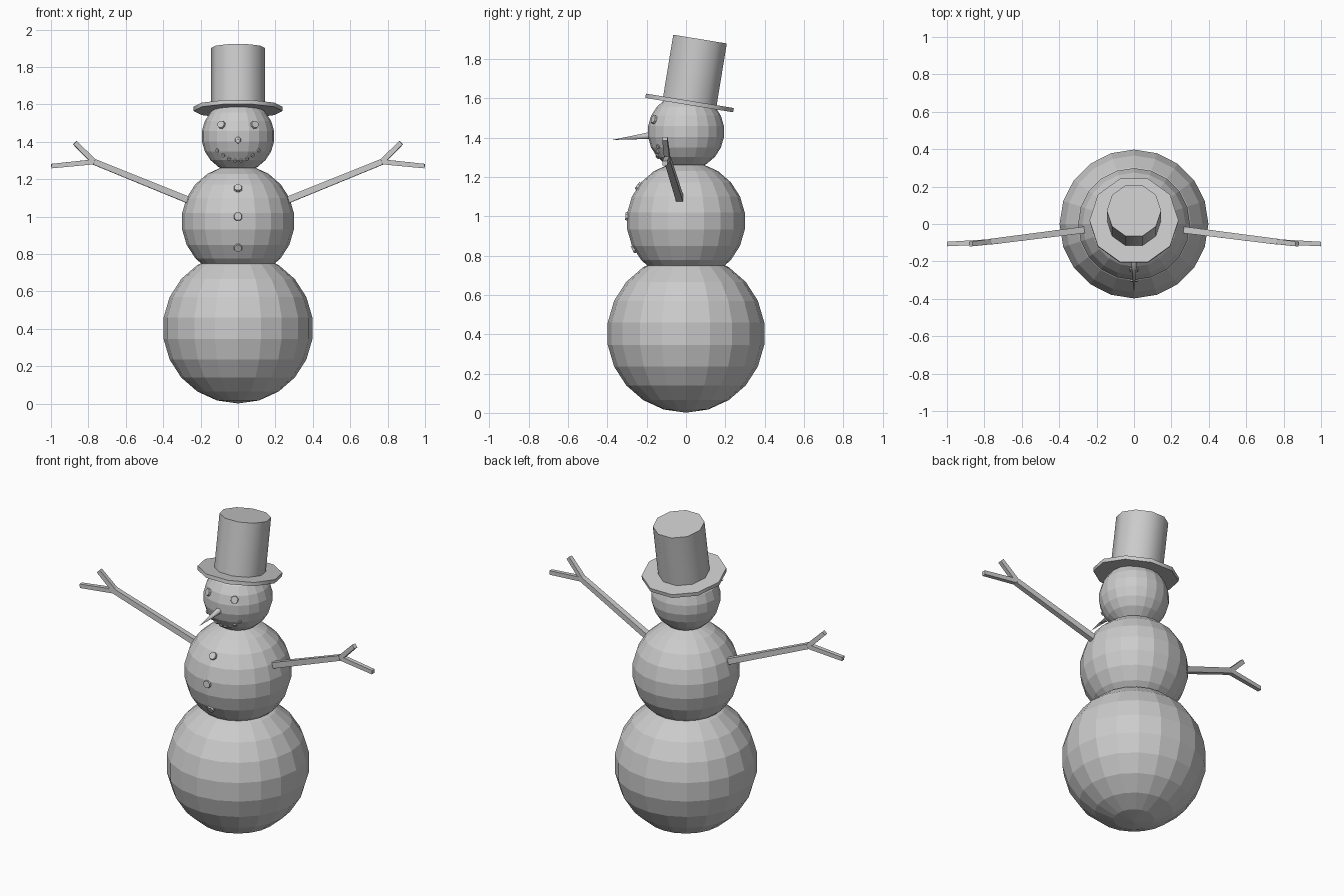
import bpy, math
from mathutils import Vector, Matrix

if "Cube" in bpy.data.objects:
    bpy.data.objects.remove(bpy.data.objects["Cube"], do_unlink=True)

grey = bpy.data.materials.new("plain grey")
grey.use_nodes = True
colour = (0.6, 0.6, 0.6, 1)
grey.diffuse_color = colour
grey.node_tree.nodes["Principled BSDF"].inputs["Base Color"].default_value = colour


def finish(name, smooth=None):
    ob = bpy.context.object
    ob.name = name
    ob.data.materials.append(grey)
    if smooth:
        bpy.ops.object.shade_smooth_by_angle(angle=math.radians(smooth))
    return ob


def ball(name, z, r):
    bpy.ops.mesh.primitive_uv_sphere_add(segments=20, ring_count=11, radius=r, location=(0, 0, z))
    return finish(name)


def rod(name, a, b, r1, r2, sides, smooth=None):
    """Tapered prism from a to b."""
    a, b = Vector(a), Vector(b)
    d = b - a
    rot = d.to_track_quat('Z', 'Y').to_matrix().to_4x4() @ Matrix.Rotation(math.pi / sides, 4, 'Z')
    bpy.ops.mesh.primitive_cone_add(vertices=sides, radius1=r1, radius2=r2, depth=d.length)
    ob = finish(name, smooth)
    ob.matrix_world = Matrix.Translation((a + b) / 2) @ rot
    return ob


def stud(name, centre_z, radius, x, z, r, out):
    """Short disc lying on the front of a ball, facing outward."""
    dz = z - centre_z
    n = Vector((x, -math.sqrt(radius ** 2 - x * x - dz * dz), dz)).normalized()
    c = Vector((0, 0, centre_z)) + n * radius
    rod(name, c - n * 0.015, c + n * out, r, r * 0.8, 8)


# Snow balls
ball("lower_body", 0.403, 0.402)
ball("middle_body", 0.975, 0.302)
ball("head", 1.43, 0.195)

# Face
for side, s in (("left", 1), ("right", -1)):
    stud(side + "_eye", 1.43, 0.19, s * 0.087, 1.49, 0.026, 0.012)
for i in range(8):
    t = (i - 3.5) / 3.5
    stud(f"mouth_stone_{i + 1}", 1.43, 0.19, t * 0.108, 1.302 + 0.054 * t * t, 0.012, 0.01)
rod("nose", (0, -0.17, 1.412), (0, -0.375, 1.388), 0.02, 0, 8, 50)

# Buttons
for i, z in enumerate((1.15, 1.0, 0.835)):
    stud(f"button_{i + 1}", 0.975, 0.297, 0, z, 0.027, 0.012)

# Tilted top hat
base = Vector((0, 0.018, 1.575))
up = Vector((0, math.sin(math.radians(9.3)), math.cos(math.radians(9.3))))
rod("hat_brim", base - up * 0.01, base + up * 0.012, 0.238, 0.238, 10, 40)
rod("hat_crown", base, base + up * 0.33, 0.145, 0.145, 10, 40)

# Forked stick arms
for side, s in (("left", 1), ("right", -1)):
    fork = (s * 0.77, -0.095, 1.293)
    rod(side + "_arm", (s * 0.24, -0.028, 1.078), fork, 0.025, 0.022, 4)
    rod(side + "_upper_twig", fork, (s * 0.872, -0.107, 1.395), 0.02, 0.018, 4)
    rod(side + "_lower_twig", fork, (s * 0.998, -0.107, 1.27), 0.019, 0.017, 4)
